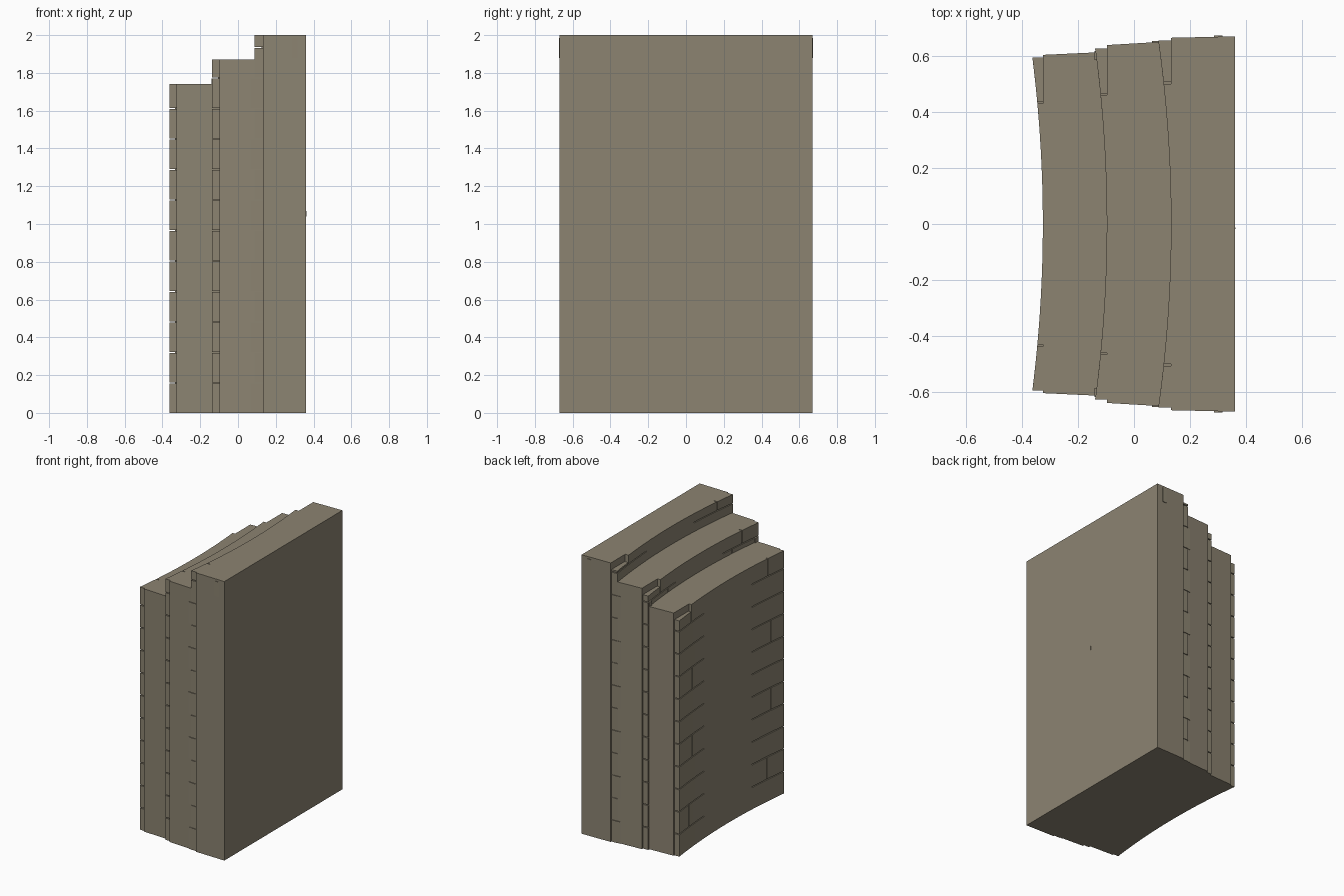
import bpy, bmesh, random

random.seed(4)
cube = bpy.data.objects.get("Cube")
if cube:
    bpy.data.objects.remove(cube, do_unlink=True)

stone = bpy.data.materials.new("warm grey stone")
stone.use_nodes = True
COLOUR = (0.262, 0.23, 0.167, 1)
stone.diffuse_color = COLOUR
bsdf = next(n for n in stone.node_tree.nodes if n.type == 'BSDF_PRINCIPLED')
bsdf.inputs["Base Color"].default_value = COLOUR

COURSE = 0.1615   # height of one brick course
GAP = 0.006       # open joint between bricks
CURVE = 0.106     # how strongly the brick facing bows outward at its ends


def prism(bm, outline, z0, z1):
    """Extrude a plan outline between two heights."""
    low = [bm.verts.new((x, y, z0)) for x, y in outline]
    high = [bm.verts.new((x, y, z1)) for x, y in outline]
    n = len(outline)
    bm.faces.new(low[::-1])
    bm.faces.new(high)
    for i in range(n):
        j = (i + 1) % n
        bm.faces.new((low[i], low[j], high[j], high[i]))


def box(bm, x0, x1, y0, y1, z0, z1):
    prism(bm, [(x0, y0), (x1, y0), (x1, y1), (x0, y1)], z0, z1)


def finish(name, bm):
    bmesh.ops.recalc_face_normals(bm, faces=bm.faces)
    mesh = bpy.data.meshes.new(name)
    bm.to_mesh(mesh)
    bm.free()
    mesh.materials.append(stone)
    bpy.context.collection.objects.link(bpy.data.objects.new(name, mesh))


def brick(bm, x0, side, ya, yb, z0, z1):
    """One facing brick whose outer face follows the concave curve."""
    ys = [ya + (yb - ya) * i / 4 for i in range(5)]
    outline = [(x0 - CURVE * y * y, side * y) for y in ys]
    outline += [(x0 + 0.01, side * yb), (x0 + 0.01, side * ya)]
    prism(bm, outline, z0, z1)


def slab(name, x0, x1, y0, y1, top):
    """Solid core, slightly wider toward its right-hand face."""
    bm = bmesh.new()
    prism(bm, [(x0, -y0), (x1, -y1), (x1, y1), (x0, y0)], 0, top)
    finish(name, bm)


def facing(name, x0, end, top, notch):
    """Curved brick skin, with a lowered brick at one top corner."""
    bm = bmesh.new()
    for side in (-1, 1):
        z, row = 0.0, 0
        while z < top - 0.01:
            last = z + COURSE > top - 0.01
            z1 = top if last else z + COURSE - GAP
            # long inner brick, running into the plain centre
            split = notch if last else random.choice((0.36, 0.42, 0.46))
            brick(bm, x0, side, 0.02, 0.27, z, top if last else z + COURSE)
            brick(bm, x0, side, 0.27, split, z, z1)
            # corner brick
            lowered = 0.05 if last and side > 0 else 0
            joint = GAP if row % 3 == 1 or last else 0
            brick(bm, x0, side, split + joint, end, z, z1 - lowered)
            z += COURSE
            row += 1
    finish(name, bm)


# Three stepped slabs
slab("tall_slab", 0.132, 0.36, 0.664, 0.669, 2.0)
slab("middle_slab", -0.097, 0.14, 0.638, 0.652, 1.87)
slab("low_slab", -0.325, -0.09, 0.603, 0.614, 1.74)

# Curved brick facing on each slab
facing("tall_facing", 0.132, 0.655, 2.0, 0.50)
facing("middle_facing", -0.097, 0.626, 1.87, 0.46)
facing("low_facing", -0.325, 0.594, 1.74, 0.43)

# Thin quoin bricks beside the steps on both ends
bm = bmesh.new()
for row in range(0, 11, 2):
    z = row * COURSE
    for side in (-1, 1):
        for x, y in ((0.065, 0.65), (-0.14, 0.614)):
            ends = sorted((side * (y - 0.03), side * (y + 0.002)))
            box(bm, x, x + 0.075, *ends, z, z + COURSE - GAP)
finish("quoin_bricks", bm)

# Small chipped plates near the top of the tall slab
bm = bmesh.new()
for side in (-1, 1):
    ends = sorted((side * 0.66, side * 0.672))
    box(bm, 0.285, 0.315, *ends, 1.88, 1.985)
finish("chip_plates", bm)

# Narrow sliver on the plain face
bm = bmesh.new()
box(bm, 0.355, 0.362, -0.018, -0.012, 1.04, 1.07)
finish("face_sliver", bm)
